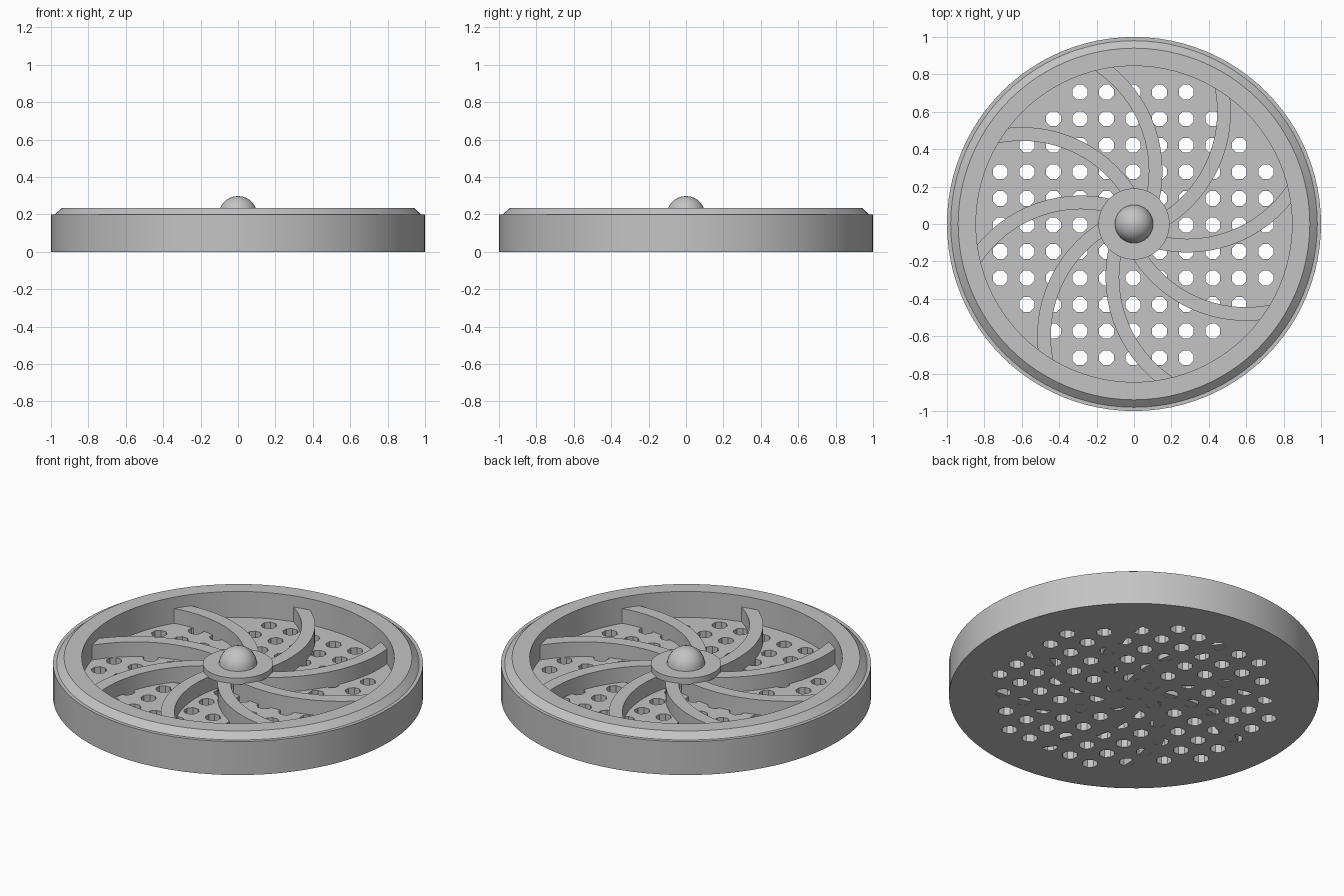
import bpy
import bmesh
from math import cos, sin, pi, radians, hypot
from mathutils import Matrix

if "Cube" in bpy.data.objects:
    bpy.data.objects.remove(bpy.data.objects["Cube"])

FLOOR, VANE_TOP, HUB_TOP = 0.08, 0.168, 0.2

grey = bpy.data.materials.new("plain_grey")
grey.use_nodes = True
grey.diffuse_color = (0.55, 0.55, 0.55, 1)
grey.node_tree.nodes["Principled BSDF"].inputs["Base Color"].default_value = (0.55, 0.55, 0.55, 1)


def finish(name, bm):
    bmesh.ops.recalc_face_normals(bm, faces=bm.faces)
    mesh = bpy.data.meshes.new(name)
    bm.to_mesh(mesh)
    bm.free()
    mesh.materials.append(grey)
    obj = bpy.data.objects.new(name, mesh)
    bpy.context.collection.objects.link(obj)
    return obj


def select(obj):
    bpy.ops.object.select_all(action='DESELECT')
    obj.select_set(True)
    bpy.context.view_layer.objects.active = obj


def smooth(obj):
    select(obj)
    bpy.ops.object.shade_smooth_by_angle(angle=radians(25))


def lathe(name, profile, steps):
    """Revolve (radius, height) points, starting and ending on the axis."""
    bm = bmesh.new()
    verts = [bm.verts.new((r, 0, z)) for r, z in profile]
    edges = [bm.edges.new(pair) for pair in zip(verts, verts[1:])]
    bmesh.ops.spin(bm, geom=verts + edges, cent=(0, 0, 0), axis=(0, 0, 1),
                   angle=2 * pi, steps=steps, use_duplicate=False)
    bmesh.ops.remove_doubles(bm, verts=bm.verts, dist=0.0001)
    return finish(name, bm)


def prism(bm, outline, low, high):
    bottom = bm.faces.new([bm.verts.new((x, y, low)) for x, y in outline])
    top = bmesh.ops.extrude_face_region(bm, geom=[bottom], use_keep_orig=True)
    moved = [v for v in top["geom"] if isinstance(v, bmesh.types.BMVert)]
    bmesh.ops.translate(bm, verts=moved, vec=(0, 0, high - low))


# Shallow dish with a stepped, chamfered rim
dish = lathe("drain_dish", [(0, 0), (1, 0), (1, 0.2), (0.98, 0.2), (0.94, 0.235),
                            (0.845, 0.235), (0.845, FLOOR), (0, FLOOR)], 96)

# Grid of drain holes
bm = bmesh.new()
for i in range(-5, 6):
    for j in range(-5, 6):
        x, y = i * 0.142 - 0.005, j * 0.142 - 0.005
        if hypot(i, j) * 0.142 < 0.79:
            ring = [pi / 8 + k * pi / 4 for k in range(8)]
            prism(bm, [(x + 0.043 * cos(a), y + 0.043 * sin(a)) for a in ring],
                  -0.05, FLOOR + 0.05)
cutter = finish("hole_cutter", bm)
cutter.hide_render = True
mod = dish.modifiers.new("holes", 'BOOLEAN')
mod.operation = 'DIFFERENCE'
mod.solver = 'EXACT'
mod.object = cutter
select(dish)
bpy.ops.object.modifier_apply(modifier=mod.name)
bpy.data.objects.remove(cutter)
smooth(dish)

# Eight curved vanes, each an arc-shaped wall
angles = [radians(-64 + 76 * k / 16) for k in range(17)]
outline = [(-0.2 + 0.718 * cos(a), 0.6 + 0.718 * sin(a)) for a in angles]
outline += [(-0.2 + 0.645 * cos(a), 0.6 + 0.645 * sin(a)) for a in reversed(angles)]
for n in range(8):
    bm = bmesh.new()
    prism(bm, outline, 0.001, VANE_TOP)
    bm.transform(Matrix.Rotation(n * pi / 4, 4, 'Z'))
    smooth(finish(f"curved_vane_{n + 1}", bm))

# Hub: narrow post under a wider cap
smooth(lathe("hub", [(0, 0.001), (0.1, 0.001), (0.1, VANE_TOP - 0.005),
                     (0.19, VANE_TOP - 0.005), (0.19, HUB_TOP), (0, HUB_TOP)], 48))

# Domed knob on the hub
arc = [k * pi / 16 for k in range(9)]
dome = [(0.103 * cos(a), HUB_TOP - 0.005 + 0.103 * sin(a)) for a in arc[:-1]]
smooth(lathe("hub_knob", [(0, HUB_TOP - 0.005)] + dome + [(0, HUB_TOP + 0.098)], 32))
